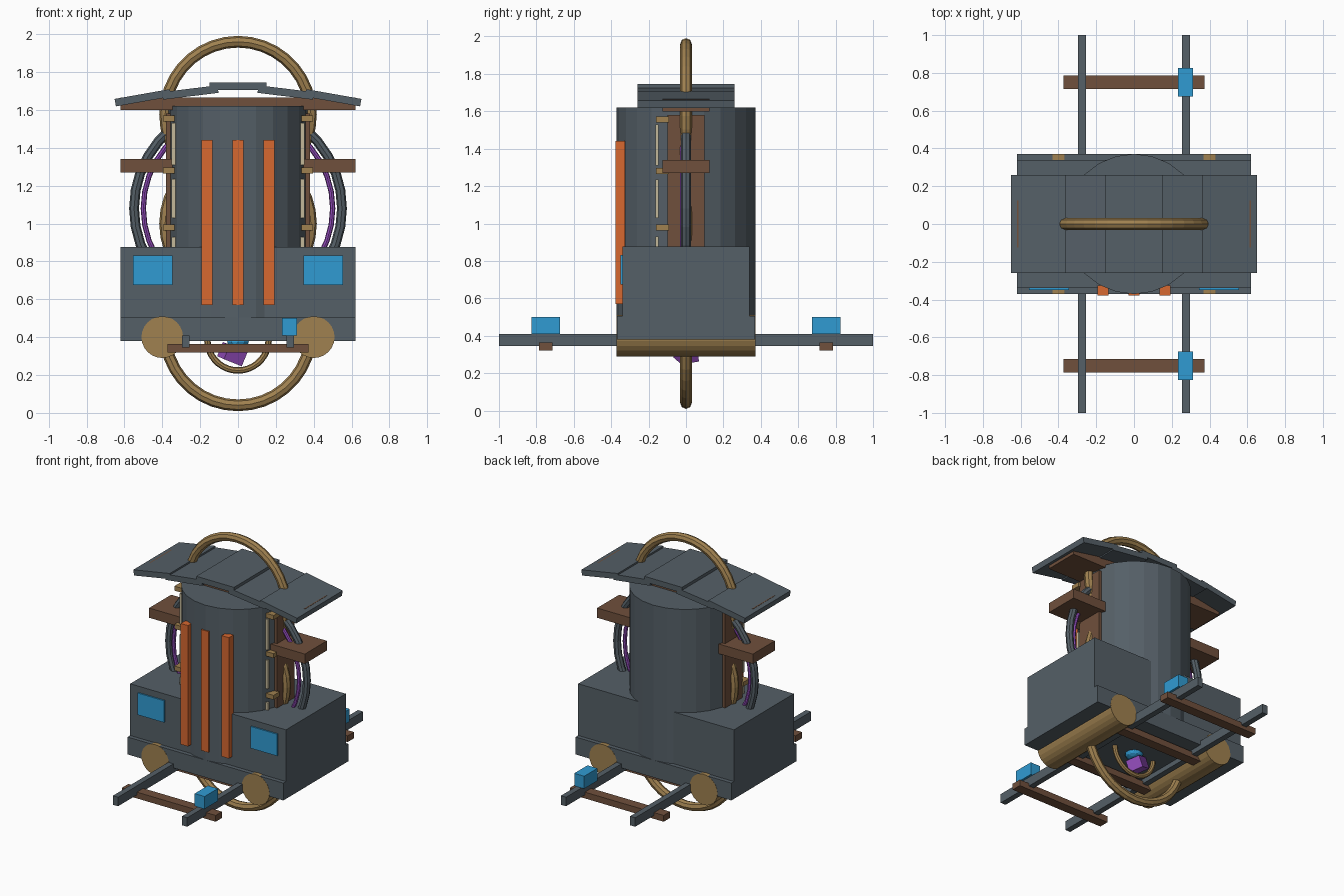
import bpy
from math import radians, pi

if "Cube" in bpy.data.objects:
    bpy.data.objects.remove(bpy.data.objects["Cube"])


def mat(name, r, g, b):
    m = bpy.data.materials.new(name)
    m.diffuse_color = (r, g, b, 1)
    m.use_nodes = True
    m.node_tree.nodes["Principled BSDF"].inputs["Base Color"].default_value = m.diffuse_color
    return m


SLATE = mat("slate", 0.09, 0.115, 0.135)
TAN = mat("tan", 0.35, 0.22, 0.08)
BROWN = mat("brown", 0.16, 0.08, 0.045)
BLUE = mat("blue", 0.03, 0.33, 0.65)
ORANGE = mat("orange", 0.68, 0.14, 0.03)
PURPLE = mat("purple", 0.28, 0.07, 0.48)
CREAM = mat("cream", 0.55, 0.48, 0.32)


def finish(name, m):
    o = bpy.context.object
    o.name = name
    o.data.materials.append(m)
    return o


def box(name, x, y, z, m):
    """Box from (min, max) ranges."""
    c = [(a[0] + a[1]) / 2 for a in (x, y, z)]
    bpy.ops.mesh.primitive_cube_add(size=1, location=c)
    o = finish(name, m)
    o.scale = [a[1] - a[0] for a in (x, y, z)]
    return o


def ring(name, z, major, minor, m, y=0):
    bpy.ops.mesh.primitive_torus_add(location=(0, y, z), rotation=(pi / 2, 0, 0),
                                     major_radius=major, minor_radius=minor,
                                     major_segments=36, minor_segments=8)
    return finish(name, m)


def cylinder(name, loc, r, depth, m, rot=(0, 0, 0), n=24):
    bpy.ops.mesh.primitive_cylinder_add(vertices=n, radius=r, depth=depth,
                                        location=loc, rotation=rot)
    return finish(name, m)


def span(side, a, b):
    return sorted((side * a, side * b))


# Body: stepped base and upright drum
box("base_step", (-0.62, 0.62), (-0.37, 0.37), (0.38, 0.505), SLATE)
box("base_block", (-0.62, 0.62), (-0.34, 0.34), (0.50, 0.877), SLATE)
cylinder("drum", (0, 0, 1.06), 0.371, 1.12, SLATE)

# Front bars
for x in (-0.163, 0, 0.163):
    box("front_bar", (x - 0.029, x + 0.029), (-0.378, -0.325), (0.57, 1.44), ORANGE)

# Cross beams
box("roof_beam", (-0.62, 0.62), (-0.125, 0.125), (1.60, 1.665), BROWN)
box("arm_beam", (-0.62, 0.62), (-0.125, 0.125), (1.27, 1.34), BROWN)

# Roof panels
box("roof_ridge", (-0.15, 0.15), (-0.26, 0.26), (1.706, 1.746), SLATE)
for s in (-1, 1):
    for name, cx, cz, length, angle in (("roof_inner", 0.252, 1.692, 0.295, 7),
                                        ("roof_outer", 0.503, 1.664, 0.295, 10)):
        o = box(name, (s * cx - length / 2, s * cx + length / 2), (-0.26, 0.26),
                (cz - 0.02, cz + 0.02), SLATE)
        o.rotation_euler.y = radians(s * angle)

    # Side posts, conduit strips and clips
    box("side_post", span(s, 0.30, 0.38), (-0.098, 0.098), (0.80, 1.58), BROWN)
    for z in (0.98, 1.28, 1.555):
        box("clip", span(s, 0.335, 0.395), (-0.16, -0.092), (z - 0.016, z + 0.016), TAN)
    for z0, z1 in ((0.86, 0.93), (1.03, 1.235), (1.31, 1.53)):
        box("conduit", span(s, 0.325, 0.352), (-0.162, -0.146), (z0, z1), CREAM)

    # Windows and rollers
    box("window", span(s, 0.345, 0.555), (-0.35, -0.33), (0.675, 0.832), BLUE)
    cylinder("roller", (s * 0.40, 0, 0.40), 0.11, 0.742, TAN, (pi / 2, 0, 0))

    # Rails
    box("rail", span(s, 0.255, 0.296), (-1, 1), (0.345, 0.41), SLATE)
    box("rail_block", (0.233, 0.312), span(s, 0.675, 0.825), (0.41, 0.50), BLUE)

# Sleepers under the rails
for y in (-0.75, -0.25, 0.25, 0.75):
    box("sleeper", (-0.373, 0.373), (y - 0.036, y + 0.036), (0.32, 0.365), BROWN)

# Large rings
for z in (0.425, 1.0, 1.575):
    ring("hoop", z, 0.385, 0.031, TAN)
ring("side_pipe", 1.08, 0.549, 0.026, SLATE)
ring("side_cable", 1.08, 0.50, 0.014, PURPLE, -0.018)

# Core hanging under the base
ring("core_ring", 0.386, 0.162, 0.017, TAN)
bpy.ops.mesh.primitive_ico_sphere_add(subdivisions=2, radius=0.06, location=(0, 0, 0.375))
finish("core_lens", BLUE).scale.z = 0.6
o = box("core_crystal", (-0.085, 0.025), (-0.05, 0.05), (0.27, 0.35), PURPLE)
o.rotation_euler = (radians(10), radians(20), radians(25))
